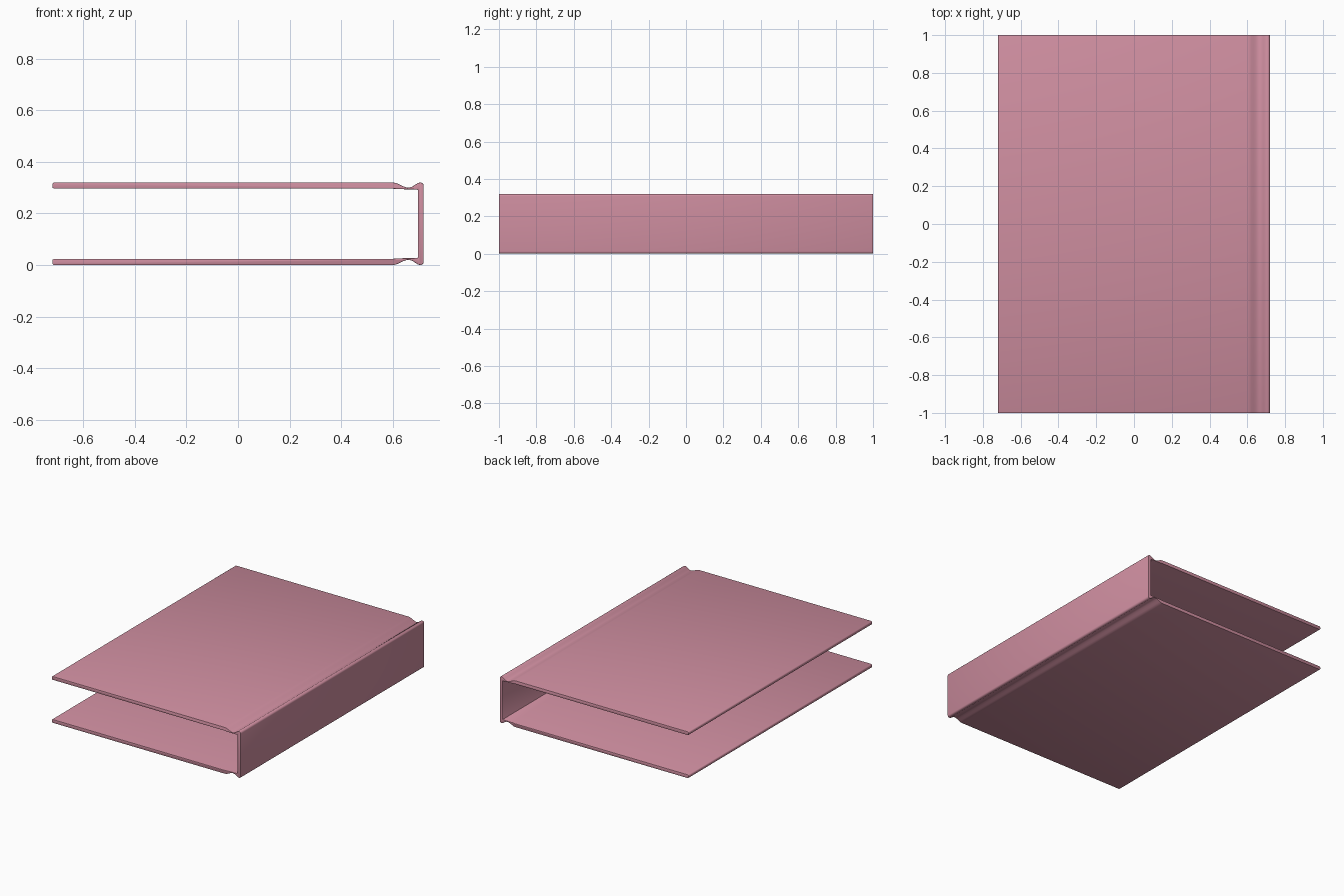
import bpy, bmesh, math
from mathutils import Vector

if "Cube" in bpy.data.objects:
    bpy.data.objects.remove(bpy.data.objects["Cube"])

MID = 0.16   # half the height, the mirror line of the profile


def arc(cx, cz, r, a0, a1, n=5):
    return [(cx + r * math.cos(math.radians(a0 + (a1 - a0) * i / n)),
             cz + r * math.sin(math.radians(a0 + (a1 - a0) * i / n))) for i in range(n + 1)]


# Upper half of the cover: rounded spine edge, hinge groove, board, rounded fore edge, inside
upper = arc(0.707, 0.307, 0.013, 0, 90)
upper += [(0.698, 0.318), (0.688, 0.312), (0.678, 0.305), (0.668, 0.301), (0.657, 0.300),
          (0.646, 0.303), (0.634, 0.308), (0.622, 0.314), (0.612, 0.318), (0.600, 0.320)]
upper += arc(-0.711, 0.311, 0.009, 90, 180)
upper += arc(-0.711, 0.305, 0.009, 180, 270)
upper += [(0.600, 0.296), (0.620, 0.294), (0.697, 0.293)]

# Mirror to get the lower board, closing the loop along the spine
outline = upper + [(x, 2 * MID - z) for x, z in reversed(upper)]

# Extrude the profile along the book's height
bm = bmesh.new()
face = bm.faces.new([bm.verts.new((x, -1, z)) for x, z in outline])
ext = bmesh.ops.extrude_face_region(bm, geom=[face])
bmesh.ops.translate(bm, vec=Vector((0, 2, 0)),
                    verts=[v for v in ext["geom"] if isinstance(v, bmesh.types.BMVert)])
bmesh.ops.recalc_face_normals(bm, faces=bm.faces)
mesh = bpy.data.meshes.new("book_cover")
bm.to_mesh(mesh)
bm.free()
cover = bpy.data.objects.new("book_cover", mesh)
bpy.context.collection.objects.link(cover)

# Pink cloth
mat = bpy.data.materials.new("pink_cover")
mat.diffuse_color = (0.62, 0.27, 0.35, 1)
mat.use_nodes = True
mat.node_tree.nodes["Principled BSDF"].inputs["Base Color"].default_value = mat.diffuse_color
mesh.materials.append(mat)

# Soften the cut ends and smooth the rounded edges
bevel = cover.modifiers.new("soft_ends", "BEVEL")
bevel.width = 0.0025
bevel.segments = 2
bevel.limit_method = "ANGLE"
bevel.angle_limit = math.radians(60)
bpy.context.view_layer.objects.active = cover
cover.select_set(True)
bpy.ops.object.modifier_apply(modifier="soft_ends")
bpy.ops.object.shade_smooth_by_angle(angle=math.radians(35))
